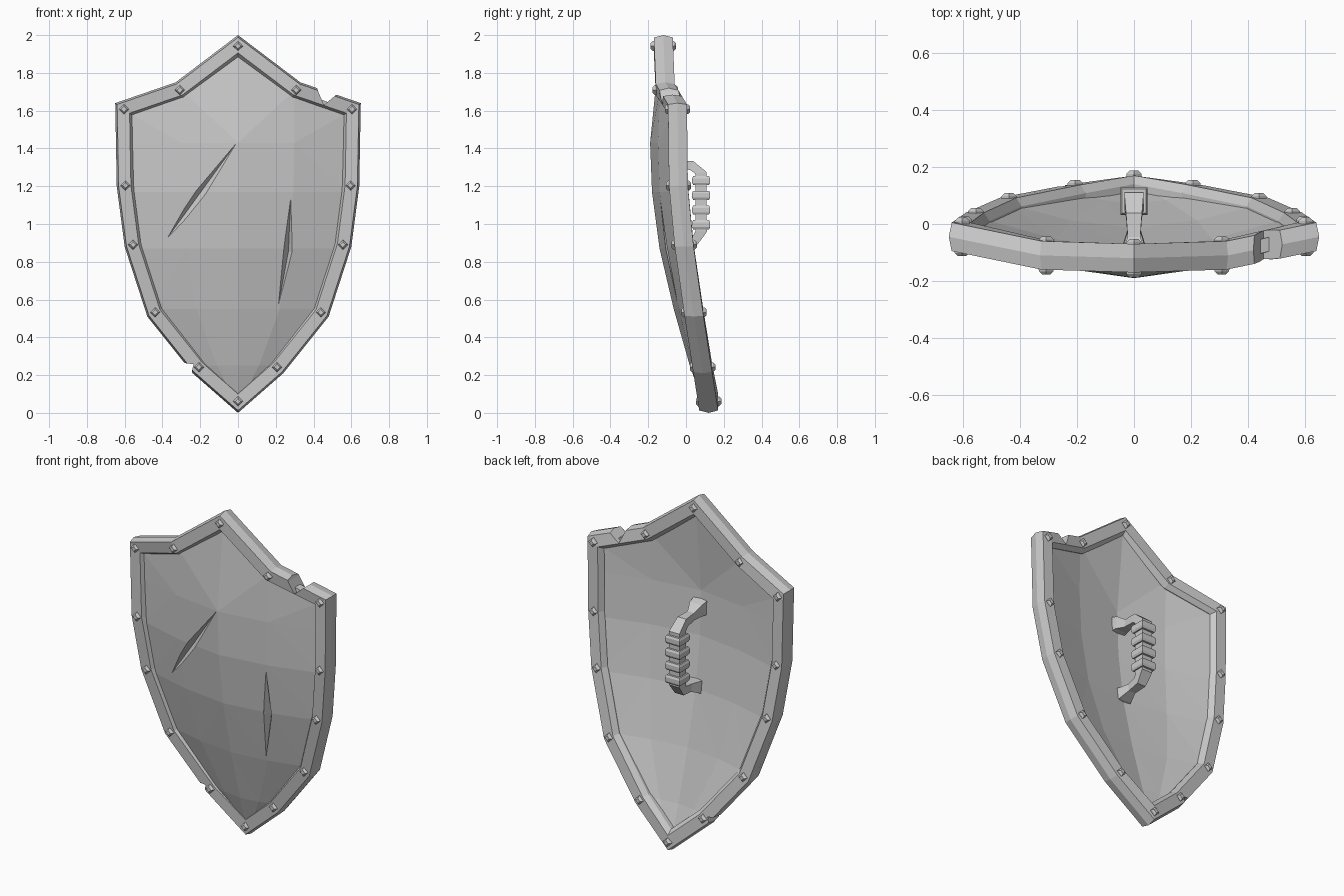
import bpy, bmesh
from mathutils import Vector

if "Cube" in bpy.data.objects:
    bpy.data.objects.remove(bpy.data.objects["Cube"])


def make(name, verts, faces):
    bm = bmesh.new()
    vs = [bm.verts.new(v) for v in verts]
    for f in faces:
        bm.faces.new([vs[i] for i in f])
    bmesh.ops.recalc_face_normals(bm, faces=bm.faces)
    me = bpy.data.meshes.new(name)
    bm.to_mesh(me)
    bm.free()
    ob = bpy.data.objects.new(name, me)
    bpy.context.collection.objects.link(ob)
    return ob


def loft(name, rings, closed=False):
    """Skin equal-sized rings of points, capped unless closed."""
    n, m = len(rings[0]), len(rings)
    faces = [(i * n + j, i * n + (j + 1) % n, (i + 1) % m * n + (j + 1) % n, (i + 1) % m * n + j)
             for i in range(m if closed else m - 1) for j in range(n)]
    if not closed:
        faces += [tuple(range(n)), tuple(range((m - 1) * n, m * n))]
    return make(name, [p for r in rings for p in r], faces)


def carve(ob, cutter):
    mod = ob.modifiers.new("cut", 'BOOLEAN')
    mod.operation, mod.solver, mod.object = 'DIFFERENCE', 'EXACT', cutter
    bpy.context.view_layer.objects.active = ob
    bpy.ops.object.modifier_apply(modifier=mod.name)
    bpy.data.objects.remove(cutter)


def lerp_table(table, z):
    if z >= table[0][0]:
        return table[0][1]
    for (z0, a), (z1, b) in zip(table, table[1:]):
        if z >= z1:
            return a + (b - a) * (z0 - z) / (z0 - z1)
    return table[-1][1]


# Rim: outline (x, z, mid depth) of the right half, mirrored
half = [(0, 2, -.12), (.33, 1.75, -.11), (.65, 1.64, -.045), (.642, 1.2, -.04),
        (.60, .88, -.01), (.48, .51, .042), (.24, .21, .088), (0, 0, .12)]
outline = half + [(-x, z, y) for x, z, y in half[-2:0:-1]]


def inward(i):
    p, q, r = [Vector(outline[k % len(outline)][:2]) for k in (i - 1, i, i + 1)]
    a, b = (q - p).normalized(), (r - q).normalized()
    n1, n2 = Vector((a.y, -a.x)), Vector((b.y, -b.x))
    return (n1 + n2) / (1 + n1.dot(n2))


section = [(.01, -.05), (0, 0), (.01, .05), (.075, .05), (.095, .02), (.095, -.02), (.075, -.05)]
rings = []
for i, (x, z, y) in enumerate(outline):
    d = inward(i)
    rings.append([(x + d.x * s, y + t, z + d.y * s) for s, t in section])
rim = loft("rim", rings, closed=True)

# Battle notches in the rim
for poly in ([(.40, 1.78), (.425, 1.70), (.455, 1.63), (.52, 1.684), (.56, 1.75)],
             [(-.32, .268), (-.235, .258), (-.243, .225), (-.25, .17), (-.32, .17)]):
    carve(rim, loft("notch_cutter", [[(x, y, z) for x, z in poly] for y in (-.5, .5)]))

# Rivets, front and back
for i, (x, z, y) in enumerate(outline):
    c = Vector((x, z)) + inward(i) * .046
    for side in (-1, 1):
        rr = [[(c.x + dx * r, y + side * h, c.y + dz * r)
               for dx, dz in ((1, 0), (0, 1), (-1, 0), (0, -1))]
              for r, h in ((.027, .04), (.026, .056), (.015, .067))]
        loft("rivet", rr)

# Panel: faceted curved plate
centre = [(1.93, -.14), (1.65, -.185), (1.43, -.19), (1.17, -.18), (.87, -.14),
          (.55, -.065), (.25, .02), (.05, .09)]
edge = [(1.6, -.065), (1.2, -.06), (.88, -.03), (.51, .025), (.21, .07), (.05, .1)]
width = [(1.6, .60), (1.2, .59), (.88, .55), (.51, .43), (.21, .19), (.05, .03)]


def panel_y(x, z):
    u = min(1, abs(x) / lerp_table(width, z))
    c, e = lerp_table(centre, z), lerp_table(edge, z)
    return c + (e - c) * u ** 1.6


us = (-1, -.5, 0, .5, 1)
rows = [[(-.6, 1.6), (-.3, 1.71), (0, 1.93), (.3, 1.71), (.6, 1.6)]]
rows += [[(u * lerp_table(width, z), z) for u in us] for z in (1.43, 1.17, .87, .55, .25, .05)]
sheets = [[[(x, panel_y(x, z) + t, z) for x, z in r] for r in rows] for t in (0, .05)]
panel = loft("panel", [f + b[::-1] for f, b in zip(*sheets)])
# Split the end caps and quads so the plate stays clean
bm = bmesh.new()
bm.from_mesh(panel.data)
bmesh.ops.triangulate(bm, faces=bm.faces)
bmesh.ops.recalc_face_normals(bm, faces=bm.faces)
bm.to_mesh(panel.data)
bm.free()

# Slash marks: long shallow wedge cuts
for a, b, w, shift in (((0, 1.44), (-.40, .89), .034, 0), ((.28, 1.16), (.21, .55), .026, .022)):
    a, b = Vector(a), Vector(b)
    d = (b - a).normalized()
    n = Vector((-d.y, d.x))
    m = (a + b) / 2 + Vector((shift, 0))
    ym = panel_y(*m)
    l, r = m - n * w, m + n * w
    pts = [(a.x, panel_y(*a) - .002, a.y), (l.x, ym - .004, l.y), (b.x, panel_y(*b) - .002, b.y),
           (r.x, ym - .004, r.y), (m.x, ym - .12, m.y), (m.x, ym + .033, m.y)]
    faces = [(i, (i + 1) % 4, k) for i in range(4) for k in (4, 5)]
    carve(panel, make("slash_cutter", pts, faces))

# Handle: square bar bent along a path (y, z, half width, half thickness)
path = [(-.15, 1.34, .045, .045), (-.10, 1.335, .04, .035), (-.05, 1.315, .022, .022),
        (.03, 1.31, .028, .025), (.08, 1.27, .034, .03), (.08, .96, .034, .03),
        (.05, .915, .028, .025), (-.02, .905, .022, .022), (-.08, .89, .04, .035),
        (-.13, .885, .045, .045)]
bars = []
for i, (y, z, w, t) in enumerate(path):
    p, q = path[max(0, i - 1)], path[min(len(path) - 1, i + 1)]
    d = Vector((q[0] - p[0], q[1] - p[1])).normalized()
    n = Vector((-d.y, d.x)) * t
    bars.append([(sx * w, y + s * n.x, z + s * n.y) for sx, s in ((-1, -1), (1, -1), (1, 1), (-1, 1))])
loft("handle", bars)

# Grip bands
for k in range(4):
    z = 1.23 - k * .078
    loft("grip_band", [[(sx * r, .08 + sy * r, z + h) for sx, sy in ((-1, -1), (1, -1), (1, 1), (-1, 1))]
                       for r, h in ((.042, -.024), (.048, -.012), (.048, .012), (.042, .024))])
